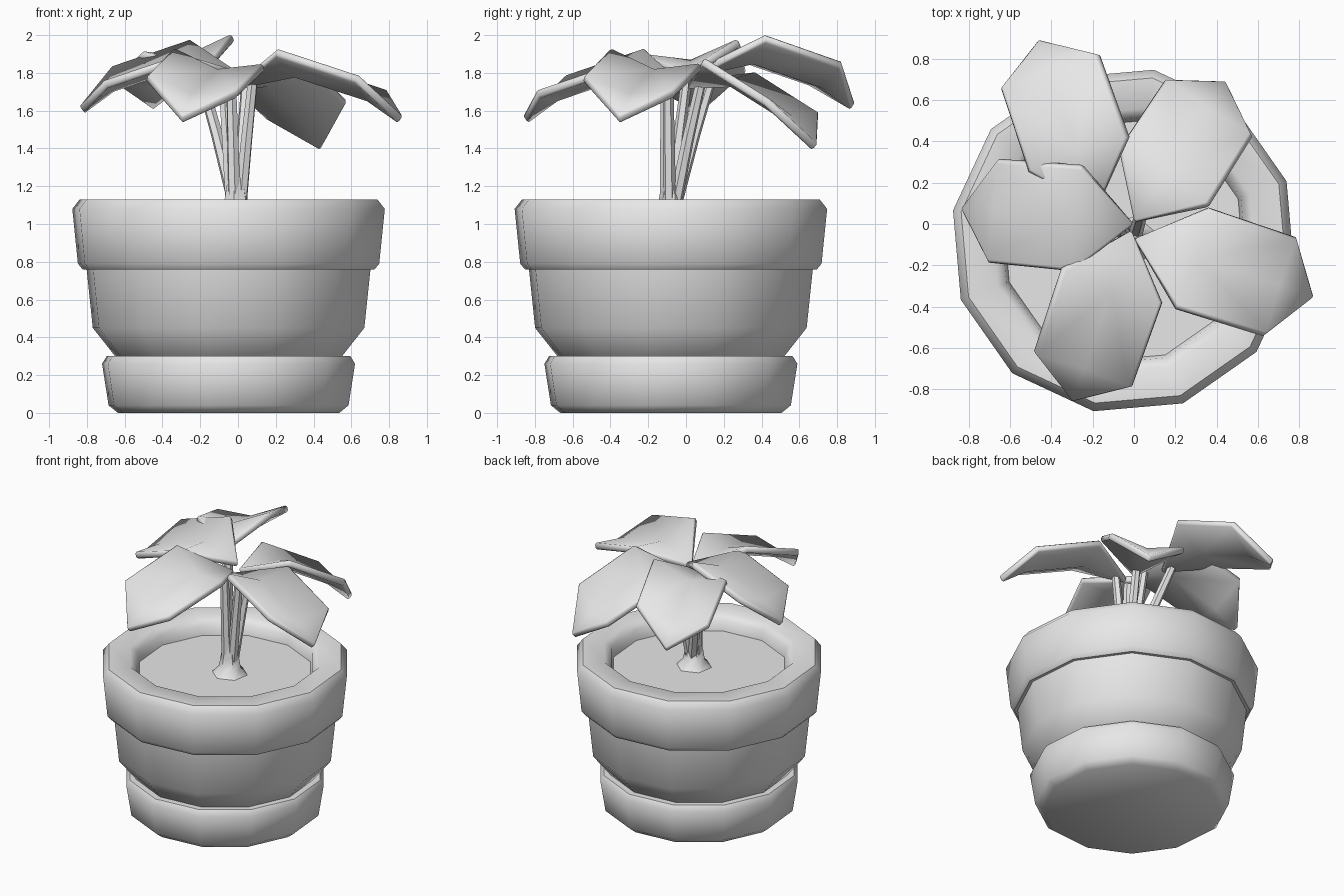
import bpy, bmesh
from math import cos, sin, radians, tau
from mathutils import Vector

cube = bpy.data.objects.get("Cube")
if cube:
    bpy.data.objects.remove(cube)

grey = bpy.data.materials.new("plain grey")
grey.use_nodes = True
grey.diffuse_color = (0.8, 0.8, 0.8, 1)
grey.node_tree.nodes["Principled BSDF"].inputs["Base Color"].default_value = (0.8, 0.8, 0.8, 1)


def finish(name, bm, angle=50):
    """Turn a bmesh into a shaded object."""
    bmesh.ops.recalc_face_normals(bm, faces=bm.faces)
    mesh = bpy.data.meshes.new(name)
    bm.to_mesh(mesh)
    bm.free()
    mesh.materials.append(grey)
    obj = bpy.data.objects.new(name, mesh)
    bpy.context.collection.objects.link(obj)
    bpy.ops.object.select_all(action='DESELECT')
    obj.select_set(True)
    bpy.context.view_layer.objects.active = obj
    bpy.ops.object.shade_smooth_by_angle(angle=radians(angle))
    return obj


def skin(bm, rings):
    """Join rings of vertices with quads and cap both ends."""
    n = len(rings[0])
    for a, b in zip(rings, rings[1:]):
        for i in range(n):
            j = (i + 1) % n
            bm.faces.new((a[i], a[j], b[j], b[i]))
    bm.faces.new(rings[0])
    bm.faces.new(rings[-1])


def lathe(name, profile, sides=12, centre=(-0.05, -0.08), turn=20):
    bm = bmesh.new()
    rings = []
    for r, z in profile:
        angles = [radians(turn) + tau * i / sides for i in range(sides)]
        rings.append([bm.verts.new((centre[0] + r * cos(a), centre[1] + r * sin(a), z))
                      for a in angles])
    skin(bm, rings)
    return finish(name, bm)


def tube(name, points, radii, sides=6):
    bm = bmesh.new()
    pts = [Vector(p) for p in points]
    rings = []
    for i, (p, r) in enumerate(zip(pts, radii)):
        d = pts[min(i + 1, len(pts) - 1)] - pts[max(i - 1, 0)]
        q = d.to_track_quat('Z', 'Y')
        rings.append([bm.verts.new(p + q @ Vector((r * cos(tau * k / sides), r * sin(tau * k / sides), 0)))
                      for k in range(sides)])
    skin(bm, rings)
    return finish(name, bm)


# Pot: saucer, tapered body, thick rim with the soil inside
lathe("saucer", [(0.595, 0), (0.645, 0.04), (0.68, 0.26), (0.655, 0.3)])
lathe("pot_body", [(0.58, 0.28), (0.61, 0.3), (0.73, 0.45), (0.765, 0.78)])
lathe("pot_rim", [(0.74, 0.76), (0.785, 0.76), (0.81, 0.79), (0.84, 1.08), (0.80, 1.13),
                  (0.65, 1.13), (0.605, 1.09), (0.59, 1.02)])

# Trunk with a flared foot
lathe("trunk", [(0.13, 1.01), (0.075, 1.07), (0.063, 1.14), (0.045, 1.25)],
      sides=6, centre=(-0.01, -0.08))


def leaf(name, base, azimuth, slope, roll, length):
    """Folded, drooping leaf: two raised sides along a lower midrib."""
    a = radians(azimuth)
    along, across = Vector((cos(a), sin(a), 0)), Vector((-sin(a), cos(a), 0))
    bm = bmesh.new()

    def vert(u, v, h):
        u *= length
        p = Vector(base) + along * u + across * v
        p.z += h + slope * u - roll * v
        return bm.verts.new(p)

    rib = [vert(0, 0, 0), vert(0.32, 0, 0.06), vert(0.74, 0, -0.07), vert(0.92, 0, -0.19)]
    for side in (1, -1):
        near, far = vert(0.3, side * 0.25, 0.13), vert(0.75, side * 0.245, -0.01)
        for loop in ((rib[0], rib[1], near), (rib[1], rib[2], far, near), (rib[2], rib[3], far)):
            bm.faces.new(loop)
    obj = finish(name, bm, 45)
    if obj.data.polygons[0].normal.z < 0:
        obj.data.flip_normals()
    thick = obj.modifiers.new("thickness", 'SOLIDIFY')
    thick.thickness = 0.045
    thick.offset = -1
    edge = obj.modifiers.new("soft_edge", 'BEVEL')
    edge.width = 0.01
    edge.segments = 1
    edge.limit_method = 'ANGLE'
    edge.angle_limit = radians(55)

    # Stalk from the trunk to the leaf base
    foot = Vector((-0.01, -0.08, 1.1)) + along * 0.025
    top = Vector(base) + along * 0.08 + Vector((0, 0, -0.02))
    tube(name + "_stalk", [foot, foot.lerp(top, 0.5) + Vector((0, 0, 0.02)), top],
         [0.035, 0.032, 0.028])


leaf("right_front_leaf", (0.0, -0.07, 1.76), -18, 0, 0.16, 1.0)
leaf("front_leaf", (-0.01, -0.03, 1.76), 251, 0, 0.17, 0.96)
leaf("left_leaf", (0.0, 0.0, 1.81), 175, 0, 0.16, 0.92)
leaf("back_leaf", (-0.18, 0.07, 1.83), 109, 0, 0.18, 0.95)
leaf("back_right_leaf", (0.0, 0.01, 1.76), 57, -0.18, 0.15, 0.89)
